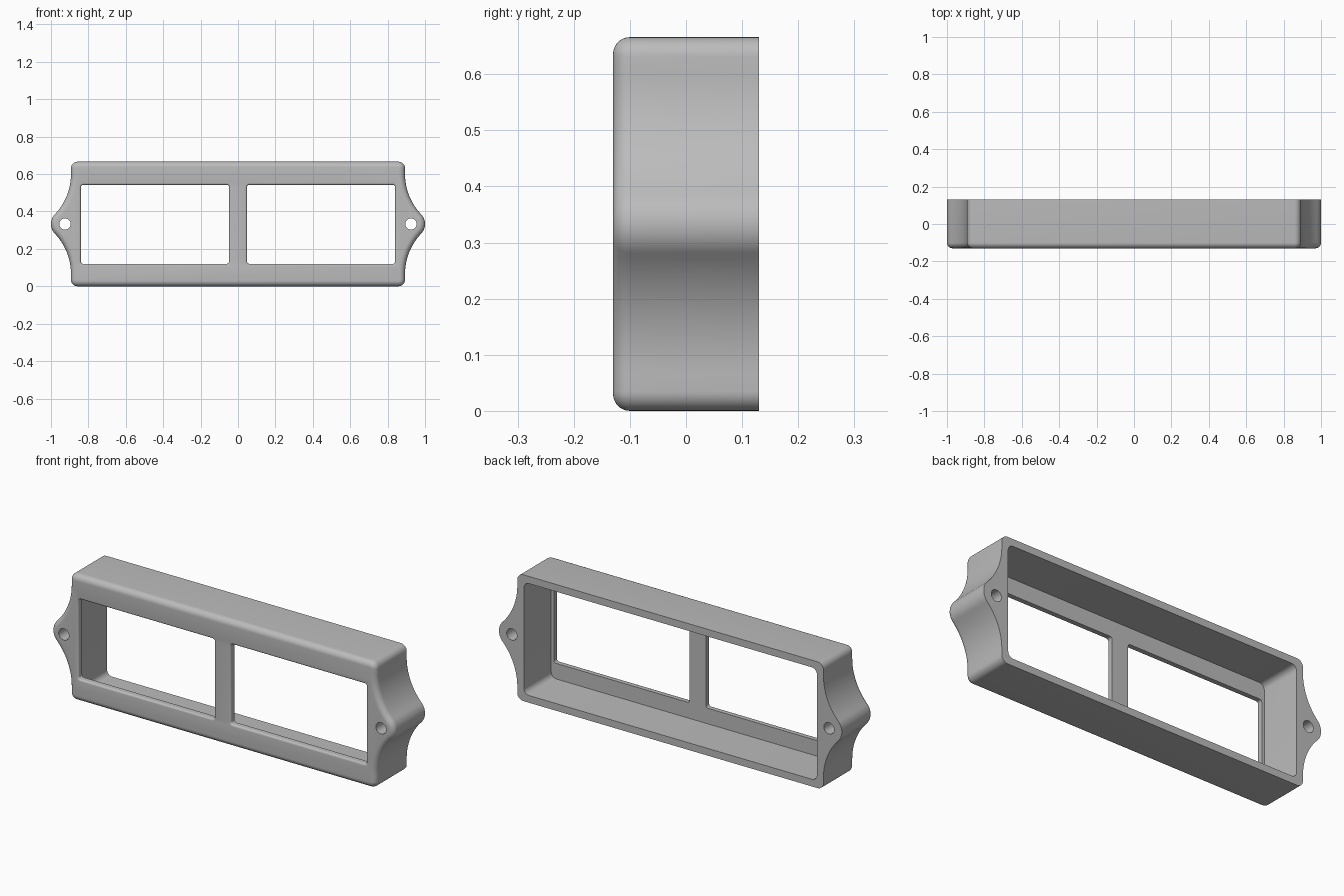
import bpy, bmesh, math
from mathutils import Vector

if "Cube" in bpy.data.objects:
    bpy.data.objects.remove(bpy.data.objects["Cube"])

HALF_D, MID, TOP = 0.13, 0.333, 0.666
BODY_X, CORNER = 0.893, 0.035


def arc(cx, cz, r, a0, a1, n):
    return [Vector((cx + r * math.cos(math.radians(a0 + (a1 - a0) * i / n)),
                    cz + r * math.sin(math.radians(a0 + (a1 - a0) * i / n)))) for i in range(n + 1)]


def rounded_rect(x0, x1, z0, z1, r, n=6):
    return (arc(x1 - r, z1 - r, r, 0, 90, n) + arc(x0 + r, z1 - r, r, 90, 180, n)
            + arc(x0 + r, z0 + r, r, 180, 270, n) + arc(x1 - r, z0 + r, r, 270, 360, n))


def offset(pts, d):
    """Move a counter-clockwise outline outward by d."""
    out = []
    for i, p in enumerate(pts):
        a = (p - pts[i - 1]).normalized()
        b = (pts[(i + 1) % len(pts)] - p).normalized()
        n0, n1 = Vector((a.y, -a.x)), Vector((b.y, -b.x))
        out.append(p + (n0 + n1) * d / (1 + n0.dot(n1)))
    return out


def loft(name, layers):
    """Closed solid from (outline, y) layers running front to back."""
    bm = bmesh.new()
    rings = [[bm.verts.new((p.x, y, p.y)) for p in pts] for pts, y in layers]
    for a, b in zip(rings, rings[1:]):
        for i in range(len(a)):
            j = (i + 1) % len(a)
            bm.faces.new((a[i], a[j], b[j], b[i]))
    bm.faces.new(rings[0])
    bm.faces.new(rings[-1])
    bmesh.ops.recalc_face_normals(bm, faces=bm.faces)
    mesh = bpy.data.meshes.new(name)
    bm.to_mesh(mesh)
    bm.free()
    ob = bpy.data.objects.new(name, mesh)
    bpy.context.collection.objects.link(ob)
    return ob


# Outline: rounded box with a swept mounting ear on each side
hole_x, tip_r, sweep_z = 0.925, 0.075, 0.60
k, h = hole_x - BODY_X, sweep_z - MID
sweep_r = (k * k + h * h - tip_r ** 2) / (2 * (tip_r + k))
ang = math.degrees(math.atan2(h, sweep_r - k))
right = arc(hole_x, MID, tip_r, -ang, ang, 16)
right += arc(BODY_X + sweep_r, sweep_z, sweep_r, 180 + ang, 180, 16)[1:]
right += arc(BODY_X - CORNER, TOP - CORNER, CORNER, 0, 90, 8)
lower = [Vector((p.x, 2 * MID - p.y)) for p in reversed(right[17:])]
right = lower + right
outline = right + [Vector((-p.x, p.y)) for p in reversed(right)]

# Frame body with a rounded front edge
R = 0.03
layers = []
for i in range(9):
    t = math.radians(90 * i / 8)
    layers.append((offset(outline, -R * (1 - math.sin(t))), -HALF_D + R * (1 - math.cos(t))))
frame = loft("label_frame", layers + [(outline, HALF_D)])

# Open recess in the back
cutters = [loft("recess_cutter", [(rounded_rect(-0.855, 0.855, 0.038, 0.628, 0.03), y)
                                  for y in (-0.098, 0.2)])]

# Two windows with softened front rims, and a screw hole in each ear
for side, sx in (("left", -1), ("right", 1)):
    x0, x1 = sorted((sx * 0.048, sx * 0.84))
    rect = rounded_rect(x0, x1, 0.12, 0.542, 0.012, 4)
    rim = 0.01
    steps = [(offset(rect, rim), -0.2)]
    for i in range(6):
        t = math.radians(90 * i / 5)
        steps.append((offset(rect, rim * (1 - math.sin(t))), -HALF_D + rim * (1 - math.cos(t))))
    cutters.append(loft(side + "_window_cutter", steps + [(rect, 0.0)]))
    circle = arc(sx * hole_x, MID, 0.03, 0, 360, 32)[:-1]
    cutters.append(loft(side + "_hole_cutter", [(circle, -0.2), (circle, 0.2)]))

for c in cutters:
    m = frame.modifiers.new(c.name, 'BOOLEAN')
    m.operation, m.solver, m.object = 'DIFFERENCE', 'EXACT', c

# Apply the cuts and discard the cutters
bpy.context.view_layer.update()
cut = bpy.data.meshes.new_from_object(frame.evaluated_get(bpy.context.evaluated_depsgraph_get()))
frame.modifiers.clear()
frame.data = cut
for c in cutters:
    bpy.data.objects.remove(c)

grey = bpy.data.materials.new("satin_grey")
grey.diffuse_color = (0.50, 0.50, 0.50, 1)
grey.use_nodes = True
grey.node_tree.nodes["Principled BSDF"].inputs["Base Color"].default_value = grey.diffuse_color
frame.data.materials.clear()
frame.data.materials.append(grey)

bpy.context.view_layer.objects.active = frame
frame.select_set(True)
bpy.ops.object.shade_smooth_by_angle(angle=math.radians(30))
